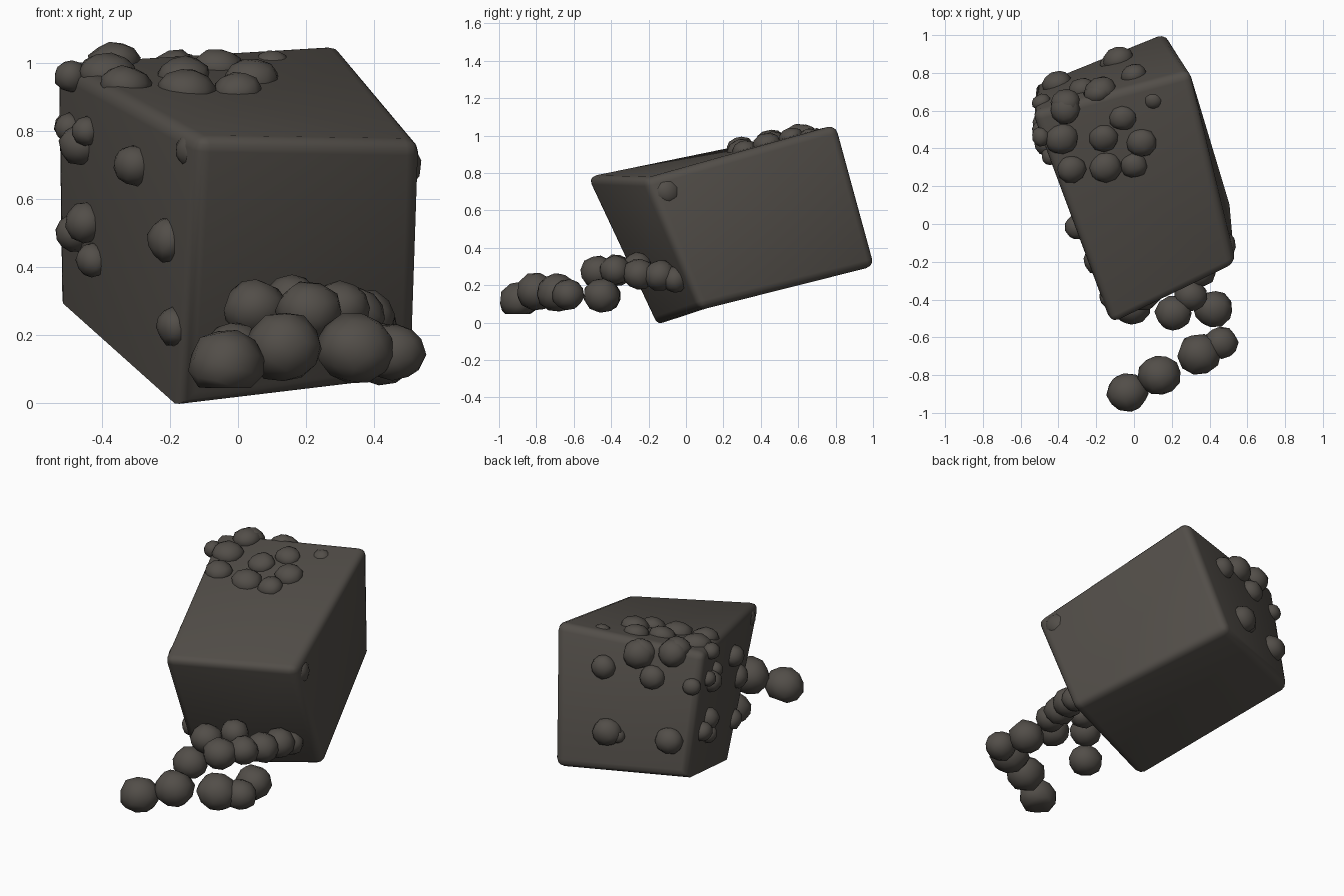
import bpy, bmesh, random
from mathutils import Vector, Matrix
from mathutils.bvhtree import BVHTree

random.seed(4)
if "Cube" in bpy.data.objects:
    bpy.data.objects.remove(bpy.data.objects["Cube"], do_unlink=True)

mat = bpy.data.materials.new("dark stone")
mat.use_nodes = True
COLOUR = (0.085, 0.076, 0.066, 1)
mat.diffuse_color = COLOUR
bsdf = mat.node_tree.nodes["Principled BSDF"]
bsdf.inputs["Base Color"].default_value = COLOUR
bsdf.inputs["Roughness"].default_value = 0.8


def finish(bm, name, angle):
    mesh = bpy.data.meshes.new(name)
    bm.to_mesh(mesh)
    bm.free()
    mesh.materials.append(mat)
    ob = bpy.data.objects.new(name, mesh)
    bpy.context.collection.objects.link(ob)
    bpy.ops.object.select_all(action="DESELECT")
    ob.select_set(True)
    bpy.context.view_layer.objects.active = ob
    bpy.ops.object.shade_smooth_by_angle(angle=angle)


# Leaning block: four top corners, then the four below them
top = [(-.12, -.54, .78), (.54, -.22, .77), (.30, .81, 1.06), (-.54, .59, 1.01)]
base = [(-.17, -.165, -.015), (.52, .08, .07), (.16, 1.02, .30), (-.53, .735, .305)]
bm = bmesh.new()
t = [bm.verts.new(p) for p in top]
b = [bm.verts.new(p) for p in base]
# The top sags slightly along one diagonal
bm.faces.new((t[0], t[1], t[3]))
bm.faces.new((t[1], t[2], t[3]))
bm.faces.new(b[::-1])
for i in range(4):
    j = (i + 1) % 4
    bm.faces.new((t[j], t[i], b[i], b[j]))
bmesh.ops.recalc_face_normals(bm, faces=bm.faces)
# Round every edge except the sag line and the sharp lower left edge
sharp = [{b[0], b[3]}, {t[1], t[3]}]
soft = [e for e in bm.edges if set(e.verts) not in sharp]
bmesh.ops.bevel(bm, geom=soft, offset=.045, offset_type="OFFSET",
                segments=3, profile=.5, affect="EDGES")
bmesh.ops.recalc_face_normals(bm, faces=bm.faces)
tree = BVHTree.FromBMesh(bm)
finish(bm, "leaning_block", .9)


def add_stone(bm, centre, r, normal=Vector((0, 0, 1)), squash=.95):
    """Faceted pebble, flattened along the normal."""
    new = bmesh.ops.create_icosphere(bm, subdivisions=2, radius=r)["verts"]
    turn = Matrix.Rotation(random.uniform(0, 6), 3, "Z") @ Matrix.Rotation(random.uniform(0, 6), 3, "X")
    frame = normal.to_track_quat("Z", "Y").to_matrix()
    flat = Matrix.Diagonal((1.04, .98, squash))
    for v in new:
        v.co = Vector(centre) + frame @ flat @ turn @ (v.co * random.uniform(.95, 1.05))
        v.co.z = max(v.co.z, .045)


def stuck_stones(name, origin_of, direction, lift, squash, spots):
    """Pebbles set where lines along the direction meet the block, then lifted."""
    bm = bmesh.new()
    for u, v, r in spots:
        hit, normal, _, _ = tree.ray_cast(Vector(origin_of(u, v)), Vector(direction))
        if hit:
            add_stone(bm, hit + normal * lift, r, normal, squash)
    finish(bm, name, 1.0)


def from_above(x, y):
    return (x, y, 3)


def from_front(x, z):
    return (x, -3, z)


stuck_stones("top_stones", from_above, (0, 0, -1), -.005, .75, [
    (-.38, .45, .085), (-.365, .61, .08), (-.19, .70, .08), (-.16, .455, .075),
    (-.06, .56, .07), (.04, .43, .08), (-.33, .29, .075), (-.15, .30, .085),
    (0, .31, .07)])

stuck_stones("sunken_stone", from_above, (0, 0, -1), -.02, .75, [(.10, .65, .05)])

stuck_stones("side_stones", from_front, (0, 1, 0), .008, .95, [
    (-.298, .70, .063), (-.42, .42, .052), (-.44, .53, .063), (-.475, .50, .058),
    (-.46, .76, .062), (-.49, .81, .045), (-.44, .80, .045), (-.485, .96, .05)])

stuck_stones("flat_side_stones", from_front, (0, 1, 0), 0, .8, [
    (-.21, .48, .068), (-.19, .225, .06)])

stuck_stones("front_corner_stone", from_front, (0, 1, 0), -.04, .95, [(-.165, .74, .06)])

stuck_stones("right_stone", lambda y, z: (3, y, z), (-1, 0, 0), -.045, .8, [(-.09, .70, .08)])


# Back spots are fractions across and down the back face
def back_origin(u, v):
    upper = Vector(top[2]).lerp(Vector(top[3]), u)
    lower = Vector(base[2]).lerp(Vector(base[3]), u)
    return upper.lerp(lower, v) + Vector((-.28, .9, .25))


stuck_stones("back_stones", back_origin, Vector((.28, -.9, -.25)).normalized(), .0, .85, [
    (.56, .11, .085), (.79, .05, .08), (.67, .26, .07), (.33, .25, .068),
    (.38, .71, .08), (.45, .73, .045), (.83, .72, .078), (.94, .28, .05)])

# Pebbles spilling out from under the front
pile = [(-.035, -.89, .115, .108), (.135, -.80, .165, .11), (.345, -.69, .16, .112),
        (.46, -.63, .15, .088), (.42, -.45, .145, .1), (-.01, -.44, .145, .095),
        (.05, -.37, .28, .09), (.21, -.47, .27, .095), (.30, -.38, .28, .085),
        (.34, -.25, .26, .09), (.37, -.14, .25, .09), (.39, -.06, .23, .075),
        (.16, -.26, .30, .08)]
bm = bmesh.new()
for x, y, z, r in pile:
    add_stone(bm, (x, y, z), r)
finish(bm, "spilled_stones", 1.0)
